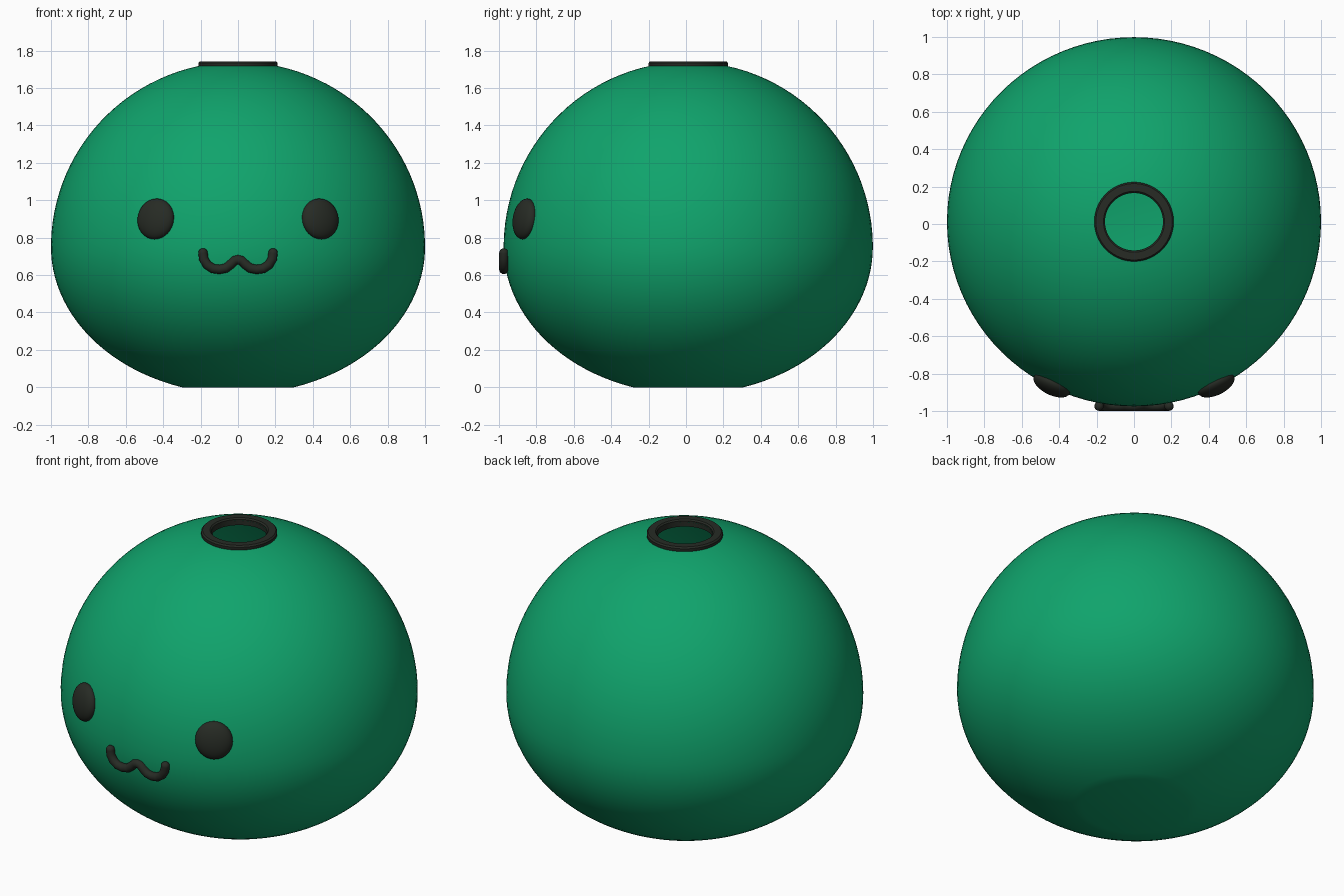
import bpy, bmesh, math
from mathutils import Vector, Matrix

if "Cube" in bpy.data.objects:
    bpy.data.objects.remove(bpy.data.objects["Cube"])

CY = 0.012          # body centre in y
RY = 0.987          # body radius in y (x radius is 1)
MID = 0.75          # height of the widest point
TOP, LOW = 0.99, 0.786   # upper and lower ellipse heights


def material(name, rgb):
    m = bpy.data.materials.new(name)
    m.diffuse_color = (*rgb, 1)
    m.use_nodes = True
    m.node_tree.nodes["Principled BSDF"].inputs["Base Color"].default_value = m.diffuse_color
    return m


green = material("green", (0.005, 0.37, 0.15))
black = material("soft black", (0.02, 0.024, 0.018))


def finish(name, bm, mat, angle=40):
    me = bpy.data.meshes.new(name)
    bm.to_mesh(me)
    bm.free()
    me.materials.append(mat)
    ob = bpy.data.objects.new(name, me)
    bpy.context.collection.objects.link(ob)
    bpy.ops.object.select_all(action='DESELECT')
    ob.select_set(True)
    bpy.context.view_layer.objects.active = ob
    bpy.ops.object.shade_smooth_by_angle(angle=math.radians(angle))
    return ob


def lathe(name, profile, mat, ry=1.0, closed=False, steps=96):
    """Turn an (r, z) profile, listed upwards on the outside, round the z axis."""
    bm = bmesh.new()
    rings = []
    for r, z in profile:
        if r < 1e-6:
            rings.append([bm.verts.new((0, CY, z))] * steps)
        else:
            rings.append([bm.verts.new((r * math.cos(a), CY + r * ry * math.sin(a), z))
                          for a in (2 * math.pi * i / steps for i in range(steps))])
    pairs = list(zip(rings, rings[1:]))
    if closed:
        pairs.append((rings[-1], rings[0]))
    for low, high in pairs:
        for i in range(steps):
            j = (i + 1) % steps
            quad = [low[i], low[j], high[j], high[i]]
            bm.faces.new(list(dict.fromkeys(quad)))
    return finish(name, bm, mat)


# Body: squashed ball with a flat base and a round opening on top
R_HOLE = 0.155
a0 = -math.asin(MID / LOW)
a1 = math.acos(R_HOLE)
N = 48
profile = [(0, 0)]
for k in range(N + 1):
    a = a0 + (a1 - a0) * k / N
    h = TOP if a > 0 else LOW
    profile.append((math.cos(a), MID + h * math.sin(a)))
lathe("body", profile, green, RY)

# Ring round the opening
lathe("opening_ring", [(0.155, 1.70), (0.205, 1.70), (0.212, 1.71), (0.212, 1.734),
                       (0.204, 1.743), (0.163, 1.743), (0.155, 1.735)],
      black, closed=True)

# Eyes: flattened balls lying on the surface
for side, s in (("left", -1), ("right", 1)):
    x, z = 0.44 * s, 0.90
    y = -RY * math.sqrt(1 - x * x - ((z - MID) / TOP) ** 2)
    n = Vector((x, y / RY ** 2, (z - MID) / TOP ** 2)).normalized()
    bm = bmesh.new()
    bmesh.ops.create_uvsphere(bm, u_segments=32, v_segments=20, radius=1)
    mat = (Matrix.Translation((x, y + CY, z)) @ n.to_track_quat('Z', 'Y').to_matrix().to_4x4()
           @ Matrix.Diagonal((0.106, 0.11, 0.05, 1)))
    bmesh.ops.transform(bm, matrix=mat, verts=bm.verts)
    finish(side + "_eye", bm, black, 60)

# Mouth: two small arcs drawn as one round tube
R_TUBE = 0.025
half = [(-0.187, 0.718), (-0.184, 0.688), (-0.165, 0.655), (-0.135, 0.635), (-0.1, 0.630),
        (-0.065, 0.637), (-0.038, 0.658), (-0.018, 0.678)]
path = half + [(0, 0.682)] + [(-x, z) for x, z in reversed(half)]
bm = bmesh.new()
loops = []
for i, (x, z) in enumerate(path):
    p, q = path[max(i - 1, 0)], path[min(i + 1, len(path) - 1)]
    t = Vector((q[0] - p[0], 0, q[1] - p[1])).normalized()
    side = Vector((-t.z, 0, t.x))
    loops.append([bm.verts.new(Vector((x, -0.974, z))
                               + side * R_TUBE * math.cos(b) + Vector((0, R_TUBE * math.sin(b), 0)))
                  for b in (2 * math.pi * k / 16 for k in range(16))])
for a, b in zip(loops, loops[1:]):
    for k in range(16):
        bm.faces.new((a[k], a[(k + 1) % 16], b[(k + 1) % 16], b[k]))
bmesh.ops.recalc_face_normals(bm, faces=bm.faces)
# rounded tube ends
for x, z in (path[0], path[-1]):
    bmesh.ops.create_uvsphere(bm, u_segments=16, v_segments=10, radius=R_TUBE,
                              matrix=Matrix.Translation((x, -0.974, z)))
finish("mouth", bm, black, 60)
